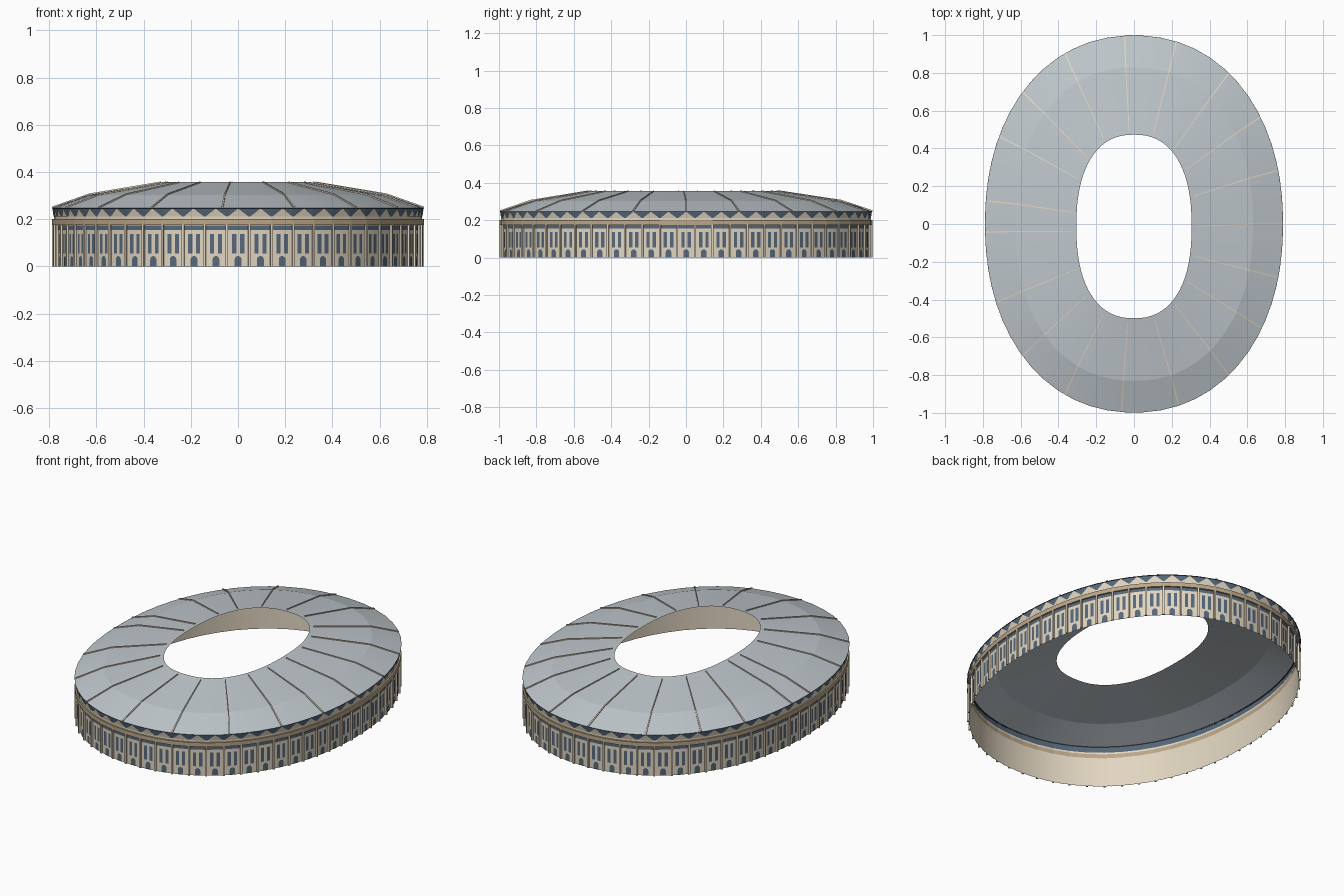
import bpy, math
from mathutils import Vector

cube = bpy.data.objects.get("Cube")
if cube:
    bpy.data.objects.remove(cube, do_unlink=True)


def material(name, rgb):
    m = bpy.data.materials.new(name)
    m.use_nodes = True
    m.diffuse_color = (*rgb, 1)
    m.node_tree.nodes["Principled BSDF"].inputs["Base Color"].default_value = (*rgb, 1)
    return m


CREAM = material("cream stone", (0.76, 0.67, 0.53))
TAN = material("tan stone", (0.50, 0.39, 0.25))
BLUE = material("slate blue glass", (0.095, 0.14, 0.2))
ROOF = material("pale grey roof", (0.52, 0.57, 0.6))
DARK = material("dark trim", (0.03, 0.04, 0.055))

BAYS = 60
POWER = 2.15
UP = Vector((0, 0, 1))


def oval(t, a, b, power, cy=0.0):
    """Point on a slightly squared oval."""
    c, s = math.cos(t), math.sin(t)
    e = 2 / power
    return Vector((math.copysign(abs(c) ** e, c) * a,
                   math.copysign(abs(s) ** e, s) * b + cy, 0))


def even_ring(a, b):
    """Points at even distances around the oval."""
    dense = [oval(math.tau * i / 4000, a, b, POWER) for i in range(4001)]
    lengths = [0.0]
    for p, q in zip(dense, dense[1:]):
        lengths.append(lengths[-1] + (q - p).length)
    points, j = [], 0
    for i in range(BAYS):
        while lengths[j] < lengths[-1] * (i + 0.5) / BAYS:
            j += 1
        points.append(dense[j])
    return points


def make(name, verts, faces, mat):
    mesh = bpy.data.meshes.new(name)
    mesh.from_pydata(verts, [], faces)
    mesh.materials.append(mat)
    mesh.update()
    obj = bpy.data.objects.new(name, mesh)
    bpy.context.collection.objects.link(obj)
    return obj


def loft(name, rings, mat, closed=False):
    """Skin a list of equal rings, optionally back to the first."""
    n = len(rings[0])
    verts = [p for r in rings for p in r]
    faces = []
    for k in range(len(rings) if closed else len(rings) - 1):
        k2 = (k + 1) % len(rings)
        for i in range(n):
            j = (i + 1) % n
            faces.append((k * n + i, k * n + j, k2 * n + j, k2 * n + i))
    return make(name, verts, faces, mat)


def smooth(obj, degrees):
    bpy.ops.object.select_all(action="DESELECT")
    obj.select_set(True)
    bpy.context.view_layer.objects.active = obj
    bpy.ops.object.shade_smooth_by_angle(angle=math.radians(degrees))


A, B = 0.778, 0.987


def level(offset, z):
    return [p + UP * z for p in even_ring(A + offset, B + offset)]


# Outer wall and the bands above it
smooth(loft("outer_wall", [level(0, 0), level(0, 0.176)], CREAM), 10)
loft("cornice", [level(0, 0.175), level(0.01, 0.175),
                 level(0.01, 0.2), level(0, 0.2)], TAN, closed=True)
loft("frieze", [level(0.002, 0.2), level(0.002, 0.212)], CREAM)
loft("glazed_band", [level(0, 0.21), level(0.008, 0.245)], BLUE)
loft("roof_rim", [level(0.008, 0.245), level(0.011, 0.247), level(0.002, 0.247),
                  level(0.002, 0.241)], DARK)

# Flat shapes of one bay: sideways position and height
wall = even_ring(A, B)


def rectangle(x, w, z0, z1):
    return [(x - w, z0), (x + w, z0), (x + w, z1), (x - w, z1)]


def arch(w, spring):
    curve = [(w * math.cos(math.pi * i / 6), spring + w * math.sin(math.pi * i / 6))
             for i in range(7)]
    return [(-w, 0), (w, 0)] + curve


def bay_plates(name, shapes, mat, offset, lean=0.0):
    verts, faces = [], []
    for i in range(BAYS):
        p, q = wall[i], wall[(i + 1) % BAYS]
        side = (q - p).normalized()
        out = side.cross(UP)
        mid = (p + q) / 2
        for shape in shapes:
            base = shape[0][1]
            start = len(verts)
            verts += [mid + side * x + out * (offset + lean * (z - base)) + UP * z
                      for x, z in shape]
            faces.append(tuple(range(start, len(verts))))
    make(name, verts, faces, mat)


bay_plates("tall_windows", [rectangle(s * 0.017, 0.009, 0.055, 0.138)
                            for s in (-1, 1)], BLUE, 0.002)
bay_plates("arched_doors", [arch(0.015, 0.029)], BLUE, 0.002)
bay_plates("upper_windows", [rectangle(0, 0.043, 0.155, 0.174)], BLUE, 0.002)
bay_plates("pointed_gables", [[(-0.044, 0.211), (0.044, 0.211), (0, 0.245)]],
           CREAM, 0.004, 0.22)

# Pilasters between the bays
BOX = [(0, 1, 2, 3), (7, 6, 5, 4), (0, 4, 5, 1), (1, 5, 6, 2), (2, 6, 7, 3), (3, 7, 4, 0)]
verts, faces = [], []
for i, p in enumerate(wall):
    side = (wall[(i + 1) % BAYS] - wall[i - 1]).normalized()
    out = side.cross(UP)
    start = len(verts)
    for z in (0, 0.175):
        for s, d in ((-1, 0.001), (1, 0.001), (1, 0.01), (-1, 0.01)):
            verts.append(p + side * s * 0.005 + out * d + UP * z)
    faces += [tuple(start + v for v in f) for f in BOX]
make("pilasters", verts, faces, CREAM)


# Open roof in two slopes around an oval opening
def roof_point(t, k):
    a, b, power, cy, z = [(0.788, 0.997, POWER, 0, 0.247),
                          (0.63, 0.83, 2.2, 0, 0.303),
                          (0.305, 0.486, 2.35, -0.013, 0.357)][k]
    return oval(t, a, b, power, cy) + UP * z


SEGMENTS = 72
roof = loft("roof", [[roof_point(math.tau * i / SEGMENTS, k) for i in range(SEGMENTS)]
                     for k in range(3)], ROOF)
smooth(roof, 6)

# Thin ribs running over the roof, narrower towards the opening
RIB_ANGLES = [0, 15, 33, 52, 75, 93, 116, 137, 154, 174,
              182, 203, 223, 244, 266, 286, 308, 328, 345]
verts, faces = [], []
for angle in RIB_ANGLES:
    t = math.radians(angle)
    path = [roof_point(t, k) for k in range(3)]
    path[2] = path[1].lerp(path[2], 0.93)
    run = path[2] - path[0]
    side = Vector((-run.y, run.x, 0)).normalized()
    start = len(verts)
    for p, half in zip(path, (0.004, 0.003, 0.002)):
        for s, h in ((-1, 0.0005), (1, 0.0005), (1, 0.006), (-1, 0.006)):
            verts.append(p + side * s * half + UP * h)
    for k in (0, 4):
        for c in range(4):
            d = (c + 1) % 4
            faces.append(tuple(start + k + v for v in (c, d, d + 4, c + 4)))
    faces += [tuple(start + v for v in (3, 2, 1, 0)),
              tuple(start + v for v in (8, 9, 10, 11))]
make("roof_ribs", verts, faces, CREAM)
